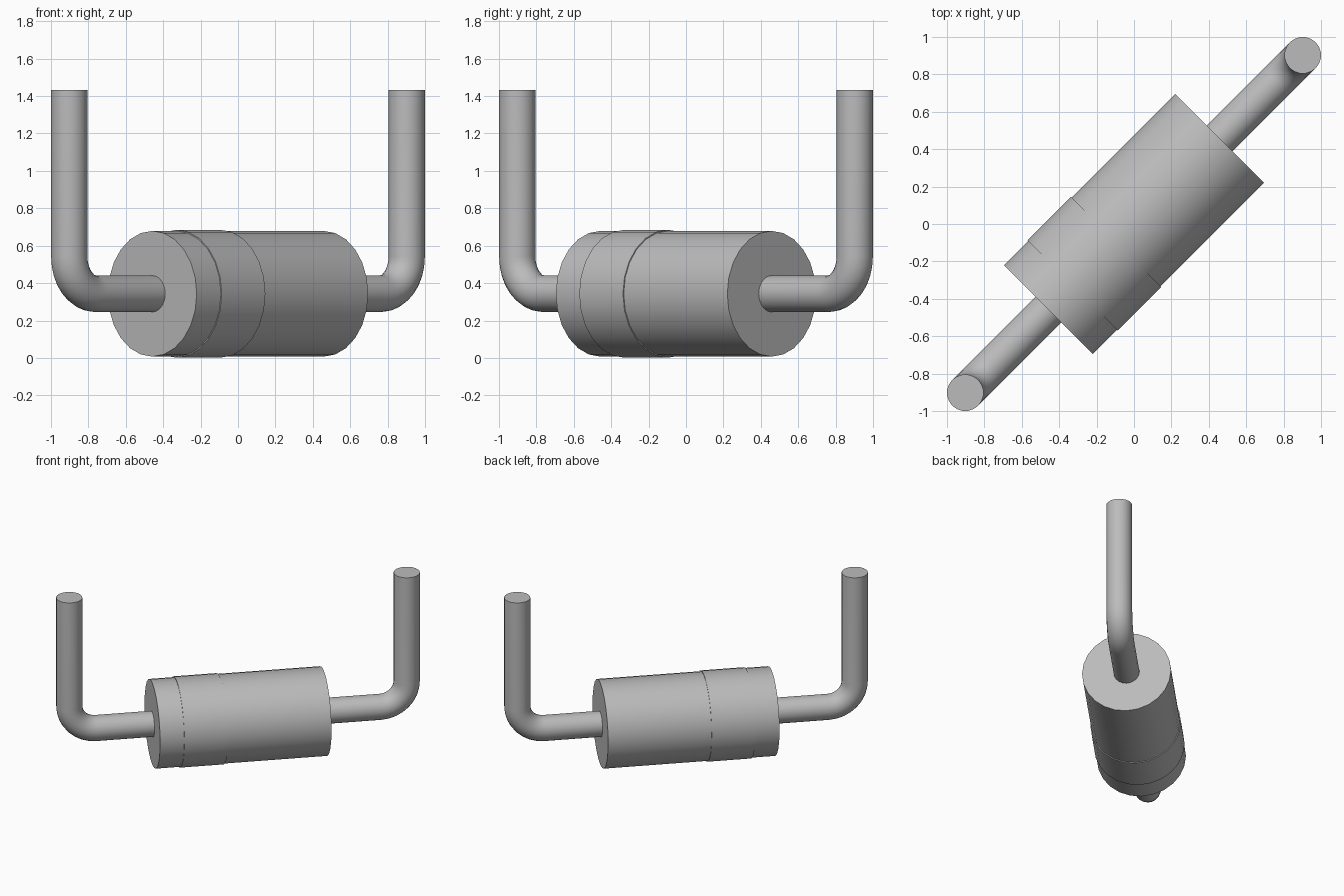
import bpy, bmesh, math
from mathutils import Vector, Matrix

cube = bpy.data.objects.get("Cube")
if cube:
    bpy.data.objects.remove(cube, do_unlink=True)

AXIS = Vector((1, 1, 0)).normalized()   # the assembly lies on the diagonal
SIDE = Vector((-1, 1, 0)).normalized()
UP = Vector((0, 0, 1))
CENTRE_Z = 0.343

steel = bpy.data.materials.new("grey steel")
steel.use_nodes = True
GREY = (0.5, 0.5, 0.5, 1)
steel.diffuse_color = GREY
steel.node_tree.nodes["Principled BSDF"].inputs["Base Color"].default_value = GREY


def finish(name, bm):
    bmesh.ops.recalc_face_normals(bm, faces=bm.faces)
    mesh = bpy.data.meshes.new(name)
    bm.to_mesh(mesh)
    bm.free()
    mesh.materials.append(steel)
    obj = bpy.data.objects.new(name, mesh)
    bpy.context.collection.objects.link(obj)
    bpy.ops.object.select_all(action='DESELECT')
    obj.select_set(True)
    bpy.context.view_layer.objects.active = obj
    bpy.ops.object.shade_smooth_by_angle(angle=math.radians(40))


def drum(name, start, end, radius, sides):
    """Closed cylinder between two distances along the diagonal axis."""
    bm = bmesh.new()
    bmesh.ops.create_cone(bm, cap_ends=True, segments=sides, radius1=radius,
                          radius2=radius, depth=end - start)
    frame = Matrix((SIDE, UP, AXIS)).transposed().to_4x4()
    place = Matrix.Translation(AXIS * (start + end) / 2 + UP * CENTRE_Z)
    bm.transform(place @ frame)
    finish(name, bm)


def bent_pipe(name, sign, radius=0.098, sides=20, bend=0.2, steps=8):
    """Pipe that leaves the drum, turns a quarter circle and rises."""
    out = AXIS * sign
    reach, top = 1.276, 1.432
    turn = out * (reach - bend) + UP * (CENTRE_Z + bend)
    stations = [(out * 0.6 + UP * CENTRE_Z, 0)]
    for i in range(steps + 1):
        a = math.pi / 2 * i / steps
        stations.append((turn + (out * math.sin(a) - UP * math.cos(a)) * bend, a))
    stations.append((out * reach + UP * top, math.pi / 2))

    bm = bmesh.new()
    rings = []
    for point, a in stations:
        normal = UP * math.cos(a) - out * math.sin(a)
        ring = []
        for k in range(sides):
            t = math.tau * k / sides
            ring.append(bm.verts.new(point + (SIDE * math.cos(t) + normal * math.sin(t)) * radius))
        rings.append(ring)
    for r0, r1 in zip(rings, rings[1:]):
        for k in range(sides):
            n = (k + 1) % sides
            bm.faces.new((r0[k], r0[n], r1[n], r1[k]))
    bm.faces.new(rings[0])
    bm.faces.new(rings[-1])
    finish(name, bm)


# Main body, with a slightly raised band around it
drum("muffler_body", -0.648, 0.648, 0.336, 24)
drum("muffler_band", -0.465, -0.135, 0.342, 24)

# Inlet and outlet pipes
bent_pipe("front_pipe", -1)
bent_pipe("rear_pipe", 1)
